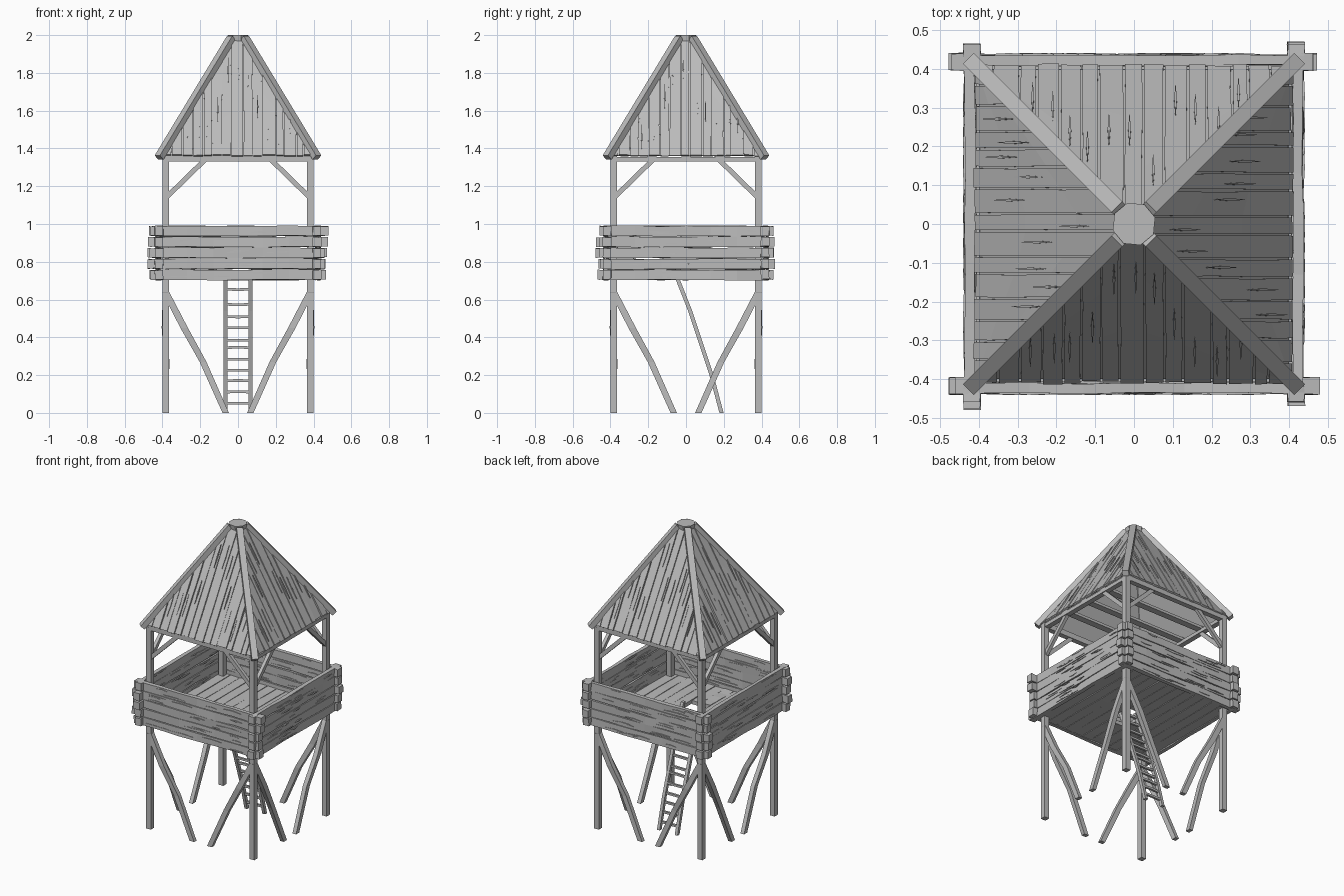
import bpy, bmesh, math, random
from mathutils import Vector, Matrix

random.seed(7)
if "Cube" in bpy.data.objects:
    bpy.data.objects.remove(bpy.data.objects["Cube"], do_unlink=True)

wood = bpy.data.materials.new("weathered_grey_wood")
wood.use_nodes = True
GREY = (0.5, 0.5, 0.5, 1)
wood.diffuse_color = GREY
wood.node_tree.nodes["Principled BSDF"].inputs["Base Color"].default_value = GREY

X, Y, Z = Vector((1, 0, 0)), Vector((0, 1, 0)), Vector((0, 0, 1))


def rnd(a):
    return random.uniform(-a, a)


def turn(k):
    return Matrix.Rotation(k * math.pi / 2, 4, 'Z')


def loft(bm, rings, m=Matrix()):
    """Skin four-cornered rings into a closed solid."""
    vs = [[bm.verts.new(m @ Vector(p)) for p in r] for r in rings]
    for a, b in zip(vs, vs[1:]):
        for i in range(4):
            j = (i + 1) % 4
            bm.faces.new((a[i], a[j], b[j], b[i]))
    bm.faces.new(vs[0])
    bm.faces.new(vs[-1])


def beam(bm, pts, u, v, sizes, m=Matrix(), wobble=0.0):
    """Rectangular timber along pts, section spanned by u and v."""
    if isinstance(sizes, tuple):
        sizes = [sizes] * len(pts)
    rings = []
    for p, (w, h) in zip(pts, sizes):
        rings.append([Vector(p) + u * (a * w / 2 + rnd(wobble)) + v * (b * h / 2 + rnd(wobble))
                      for a, b in ((-1, -1), (1, -1), (1, 1), (-1, 1))])
    loft(bm, rings, m)


def finish(name, bm):
    bmesh.ops.recalc_face_normals(bm, faces=bm.faces)
    me = bpy.data.meshes.new(name)
    bm.to_mesh(me)
    bm.free()
    me.materials.append(wood)
    ob = bpy.data.objects.new(name, me)
    bpy.context.collection.objects.link(ob)


POST = 0.383

# Corner posts
for k, label in enumerate(("front_right", "front_left", "back_left", "back_right")):
    bm = bmesh.new()
    beam(bm, [(-POST, -POST, 0), (-POST, -POST, 1.35)], X, Y, (0.036, 0.036), turn(k))
    finish(label + "_post", bm)

# Leg braces and upper knee braces, a mirrored pair on each side
legs, knees = bmesh.new(), bmesh.new()
for k in range(4):
    for s in (-1, 1):
        beam(legs, [(s * 0.383, -POST, 0.64), (s * 0.285, -POST - 0.006, 0.45),
                    (s * 0.185, -POST + 0.006, 0.27), (s * 0.065, -POST, 0)],
             X, Y, [(0.038, 0.03), (0.04, 0.03), (0.036, 0.028), (0.034, 0.026)], turn(k))
        beam(knees, [(s * 0.375, -POST, 1.145), (s * 0.17, -POST, 1.345)],
             (X + Z * s).normalized(), Y, (0.026, 0.022), turn(k))
finish("leg_braces", legs)
finish("knee_braces", knees)

# Beams that carry the roof
bm = bmesh.new()
for s in (-1, 1):
    beam(bm, [(-0.4, s * POST, 1.349), (0.4, s * POST, 1.349)], Y, Z, (0.034, 0.036))
    beam(bm, [(s * POST, -0.4, 1.342), (s * POST, 0.4, 1.342)], X, Z, (0.034, 0.024))
for y in (-0.18, 0, 0.18):
    beam(bm, [(-0.4, y, 1.36), (0.4, y, 1.36)], Y, Z, (0.045, 0.018))
finish("roof_beams", bm)

# Parapet of rough logs, overlapping with flared ends at the corners
LOGS, LOW, HIGH = 5, 0.702, 0.992
for k, label in enumerate(("front", "left", "back", "right")):
    bm = bmesh.new()
    step = (HIGH - LOW) / LOGS
    for i in range(LOGS):
        z = LOW + step * (i + 0.5)
        tips = [0.455 + random.random() * 0.025 for _ in range(2)]
        xs = [-tips[0], -0.435, -0.41, -0.27, -0.13, 0, 0.13, 0.27, 0.41, 0.435, tips[1]]
        pts, sizes = [], []
        for n, x in enumerate(xs):
            end = n in (0, 1, 9, 10)
            pts.append((x, -0.418 if end else -0.423 + rnd(0.002), z + rnd(0.002)))
            sizes.append((0.044, step * 0.85) if end else (0.026, step - 0.004))
        beam(bm, pts, Y, Z, sizes, turn(k), 0.002)
        # Long splinters along the log
        for _ in range(5):
            x, zz, ln = rnd(0.33), z + rnd(step * 0.35), random.uniform(0.03, 0.08)
            for side in (-0.437, -0.409):
                beam(bm, [(x - ln, side, zz), (x, side, zz + rnd(0.003)), (x + ln, side, zz)],
                     Y, Z, [(0.004, 0.001), (0.008, 0.008), (0.004, 0.001)], turn(k))
    finish(label + "_parapet", bm)

# Floor boards with an opening for the ladder
bm = bmesh.new()
N, HALF = 12, 0.41
wide = 2 * HALF / N
for i in range(N):
    x = -HALF + wide * (i + 0.5)
    spans = [(-HALF, -0.16), (0.03, HALF)] if abs(x) < 0.08 else [(-HALF, HALF)]
    for a, b in spans:
        pts = [(x, a + (b - a) * t / 4, 0.72 + rnd(0.002)) for t in range(5)]
        beam(bm, pts, X, Z, (wide - 0.003, 0.024), wobble=0.0012)
finish("floor_boards", bm)

# Ladder
bm = bmesh.new()
rail = [(0.188, 0), (0.135, 0.2), (0.022, 0.54), (-0.065, 0.76)]
for s in (-1, 1):
    beam(bm, [(s * 0.066, y, z) for y, z in rail], X, Y, (0.02, 0.022))
for z in (0.05, 0.11, 0.17, 0.225, 0.285, 0.345, 0.385, 0.45, 0.51, 0.575, 0.655, 0.72):
    for (y0, z0), (y1, z1) in zip(rail, rail[1:]):
        if z0 <= z < z1:
            y = y0 + (y1 - y0) * (z - z0) / (z1 - z0)
            beam(bm, [(-0.066, y, z), (0, y, z + rnd(0.003)), (0.066, y, z)], Y, Z, (0.014, 0.014))
finish("ladder", bm)

# Roof: four boarded slopes
EAVE, TOP = 0.41, 0.03
NORMAL = Vector((0, -0.635, 0.38)).normalized()


def slope(x, t):
    return Vector((x, -(EAVE - (EAVE - TOP) * t), 1.365 + 0.635 * t))


def hip(x):
    return min(0.985, (EAVE - abs(x)) / (EAVE - TOP))


for k, label in enumerate(("front", "left", "back", "right")):
    bm, m = bmesh.new(), turn(k)
    # Thin sheathing under the boards
    rings = []
    for t, w in ((0.005, EAVE - 0.004), (0.98, TOP + 0.006)):
        a, b = slope(-w, t), slope(w, t)
        rings.append([a - NORMAL * 0.014, b - NORMAL * 0.014, b - NORMAL * 0.009, a - NORMAL * 0.009])
    loft(bm, rings, m)
    # Boards clipped by the hips
    count = 15
    edges = [-EAVE + 2 * EAVE * i / count + (rnd(0.01) if 0 < i < count else 0)
             for i in range(count + 1)]
    for x0, x1 in zip(edges, edges[1:]):
        x0, x1 = x0 + 0.0025, x1 - 0.0025
        lift, drop = rnd(0.003), rnd(0.006)
        rings = []
        for f in (0, 0.35, 0.7, 1):
            j = rnd(0.002) if 0 < f < 1 else 0
            a = slope(x0 + j, hip(x0) * f + drop * (1 - f))
            b = slope(x1 + j, hip(x1) * f + drop * (1 - f))
            up, down = NORMAL * lift, NORMAL * -0.01
            rings.append([a + down, b + down, b + up + NORMAL * rnd(0.002), a + up])
        loft(bm, rings, m)
        # Raised splinters on the longer boards
        x = (x0 + x1) / 2 + rnd(0.012)
        if hip(x) > 0.35:
            c = random.uniform(0.25, 0.8) * hip(x)
            beam(bm, [slope(x, c + d) + NORMAL * 0.002 for d in (-0.1, 0, 0.1)], X, NORMAL,
                 [(0.001, 0.006), (0.007, 0.008), (0.001, 0.006)], m)
    finish(label + "_roof_slope", bm)

# Hip rafters over the joints
bm = bmesh.new()
side = Vector((1, -1, 0)).normalized()
along = Vector((0.39, 0.39, -0.635)).normalized()
for k in range(4):
    beam(bm, [(0.418, 0.418, 1.352), (0.035, 0.035, 1.985)],
         side, along.cross(side), (0.04, 0.034), turn(k))
finish("hip_rafters", bm)

# Octagonal cap
bm = bmesh.new()
bmesh.ops.create_cone(bm, cap_ends=True, segments=8, radius1=0.052, radius2=0.057, depth=0.03,
                      matrix=Matrix.Translation((0, 0, 1.985)) @ Matrix.Rotation(0.3, 4, 'Z'))
finish("roof_cap", bm)
